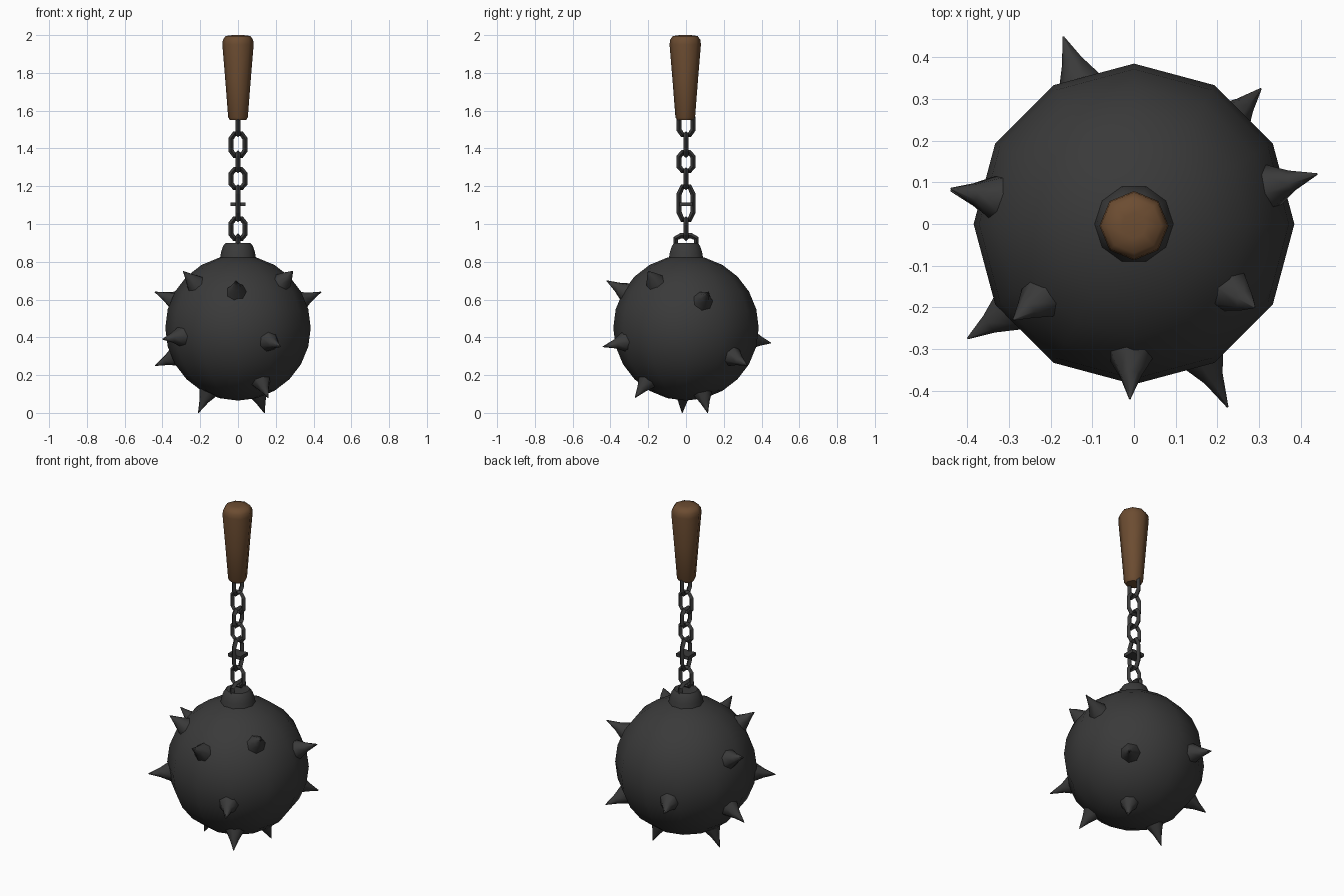
import bpy, bmesh, math
from mathutils import Vector

cube = bpy.data.objects.get("Cube")
if cube:
    bpy.data.objects.remove(cube, do_unlink=True)

CENTRE = Vector((0, 0, 0.45))
BALL_RADIUS = 0.385


def material(name, rgb):
    mat = bpy.data.materials.new(name)
    mat.use_nodes = True
    mat.diffuse_color = (*rgb, 1)
    bsdf = next(n for n in mat.node_tree.nodes if n.type == "BSDF_PRINCIPLED")
    bsdf.inputs["Base Color"].default_value = (*rgb, 1)
    bsdf.inputs["Roughness"].default_value = 0.8
    return mat


iron = material("dark iron", (0.042, 0.042, 0.042))
wood = material("brown wood", (0.15, 0.073, 0.031))


def finish(bm, name, mat, angle):
    """Turn a bmesh into a smooth object that keeps its sharp edges."""
    bmesh.ops.recalc_face_normals(bm, faces=bm.faces)
    mesh = bpy.data.meshes.new(name)
    bm.to_mesh(mesh)
    bm.free()
    mesh.materials.append(mat)
    obj = bpy.data.objects.new(name, mesh)
    bpy.context.collection.objects.link(obj)
    bpy.ops.object.select_all(action="DESELECT")
    obj.select_set(True)
    bpy.context.view_layer.objects.active = obj
    bpy.ops.object.shade_smooth_by_angle(angle=math.radians(angle))
    return obj


def lathe(name, profile, sides, mat, angle=60):
    """Stack rings of (radius, height) and cap both ends."""
    bm = bmesh.new()
    rings = []
    for radius, z in profile:
        turns = [math.tau * i / sides for i in range(sides)]
        rings.append([bm.verts.new((radius * math.cos(t), radius * math.sin(t), z))
                      for t in turns])
    for low, high in zip(rings, rings[1:]):
        for i in range(sides):
            j = (i + 1) % sides
            bm.faces.new((low[i], low[j], high[j], high[i]))
    bm.faces.new(rings[0])
    bm.faces.new(rings[-1])
    return finish(bm, name, mat, angle)


def link(name, low, high, across, half_width=0.037):
    """Chamfered wire loop between two heights, spread along one axis."""
    middle, half = (low + high) / 2, (high - low) / 2 - 0.012
    curve = bpy.data.curves.new(name, "CURVE")
    curve.dimensions = "3D"
    curve.bevel_depth = 0.014
    curve.bevel_resolution = 0
    spline = curve.splines.new("POLY")
    corners = [(1, 0.55), (0.5, 1), (-0.5, 1), (-1, 0.55),
               (-1, -0.55), (-0.5, -1), (0.5, -1), (1, -0.55)]
    spline.points.add(len(corners) - 1)
    for point, (a, b) in zip(spline.points, corners):
        side = Vector(across) * a * half_width
        point.co = (side.x, side.y, middle + b * half, 1)
    spline.use_cyclic_u = True
    spline.use_smooth = False
    curve.materials.append(iron)
    obj = bpy.data.objects.new(name, curve)
    bpy.context.collection.objects.link(obj)
    bpy.ops.object.select_all(action="DESELECT")
    obj.select_set(True)
    bpy.context.view_layer.objects.active = obj
    bpy.ops.object.convert(target="MESH")


# Ball
bm = bmesh.new()
bmesh.ops.create_uvsphere(bm, u_segments=12, v_segments=12, radius=BALL_RADIUS)
bmesh.ops.translate(bm, verts=bm.verts, vec=CENTRE)
finish(bm, "ball", iron, 60)

# Spikes, each pointing from the ball centre to its tip
tips = [
    (0.44, 0.12, 0.64), (-0.44, 0.085, 0.64), (-0.17, 0.45, 0.37),
    (0.225, -0.44, 0.35), (0.29, -0.2, 0.75), (-0.44, 0.08, 0.25),
    (-0.21, -0.02, 0.0), (0.16, -0.27, 0.08), (-0.01, -0.42, 0.7),
    (-0.29, -0.23, 0.75), (-0.4, -0.275, 0.39), (0.14, 0.115, 0.0),
    (0.305, 0.325, 0.25),
]
for number, tip in enumerate(tips, 1):
    axis = Vector(tip) - CENTRE
    spike = lathe(f"spike_{number}", [(0.068, 0.33), (0.052, 0.375),
                  (0.026, 0.425), (0.002, axis.length)], 7, iron)
    spike.location = CENTRE
    spike.rotation_mode = "QUATERNION"
    spike.rotation_quaternion = axis.to_track_quat("Z", "Y")

# Collar on top of the ball
lathe("collar", [(0.1, 0.79), (0.09, 0.85), (0.078, 0.885), (0.065, 0.9)], 10, iron, 40)

# Chain: links alternate between the two upright planes
X, Y = (1, 0, 0), (0, 1, 0)
link("anchor_loop", 0.86, 0.95, Y, 0.055)
spans = [(0.91, 1.04, X), (1.01, 1.21, Y), (1.18, 1.3, X),
         (1.27, 1.39, Y), (1.35, 1.49, X), (1.46, 1.6, Y)]
for number, (low, high, across) in enumerate(spans, 1):
    link(f"chain_link_{number}", low, high, across)

# Short bar through the long link
bm = bmesh.new()
bmesh.ops.create_cube(bm, size=1)
bmesh.ops.scale(bm, verts=bm.verts, vec=(0.08, 0.07, 0.02))
bmesh.ops.translate(bm, verts=bm.verts, vec=(0, 0, 1.105))
finish(bm, "chain_cross_bar", iron, 30)

# Handle with a bevelled pommel
handle = lathe("handle", [(0.043, 1.55), (0.052, 1.565), (0.068, 1.77),
               (0.083, 1.95), (0.08, 1.975), (0.066, 1.995), (0.03, 2.0)], 8, wood, 50)
handle.location.y = -0.004
